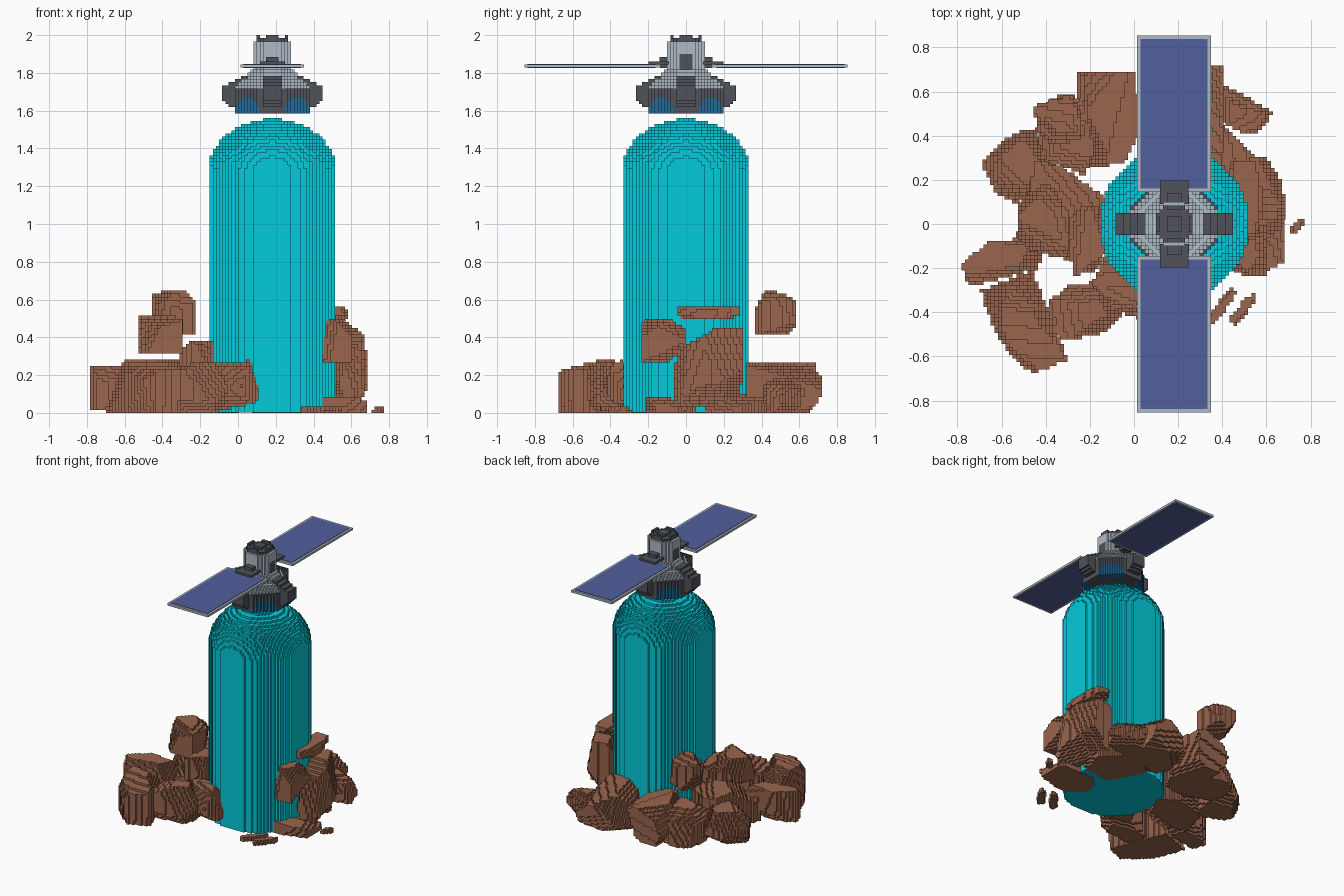
import bpy, bmesh, math, random
from mathutils import Vector, Matrix

cube = bpy.data.objects.get("Cube")
if cube:
    bpy.data.objects.remove(cube, do_unlink=True)

V = 0.0166          # edge of one block
CX = 0.182          # tower axis


def material(name, rgb):
    m = bpy.data.materials.new(name)
    m.use_nodes = True
    m.diffuse_color = (*rgb, 1)
    m.node_tree.nodes["Principled BSDF"].inputs["Base Color"].default_value = (*rgb, 1)
    return m


TEAL = material("teal", (0.001, 0.6, 0.71))
BROWN = material("rock brown", (0.32, 0.13, 0.075))
GREY = material("light grey", (0.43, 0.5, 0.57))
DARK = material("dark grey", (0.08, 0.085, 0.1))
PANEL = material("panel blue", (0.085, 0.115, 0.34))
GLASS = material("window blue", (0.015, 0.15, 0.33))

# each side of a block: outward step and its four corners
SIDES = []
for axis in range(3):
    for sign in (0, 1):
        step = [0, 0, 0]
        step[axis] = 2 * sign - 1
        ring = []
        for a, b in ((0, 0), (1, 0), (1, 1), (0, 1)):
            c = [0, 0, 0]
            c[axis], c[(axis + 1) % 3], c[(axis + 2) % 3] = sign, a, b
            ring.append(c)
        SIDES.append((step, ring if sign else ring[::-1]))


def link(name, bm, mats):
    mesh = bpy.data.meshes.new(name)
    bm.to_mesh(mesh)
    bm.free()
    for m in mats:
        mesh.materials.append(m)
    ob = bpy.data.objects.new(name, mesh)
    bpy.context.collection.objects.link(ob)
    return ob


def blocks(name, mats, center, half, base, rule):
    """Fill a region with blocks; rule(local point) gives a material index or None."""
    origin = Vector((center[0], center[1], base))
    n = [math.ceil(h / V) for h in half]
    cells = {}
    for i in range(-n[0], n[0]):
        for j in range(-n[1], n[1]):
            for k in range(n[2]):
                mat = rule(Vector((i + 0.5, j + 0.5, k + 0.5)) * V)
                if mat is not None:
                    cells[i, j, k] = mat
    bm = bmesh.new()
    verts = {}

    def corner(key):
        if key not in verts:
            verts[key] = bm.verts.new(origin + Vector(key) * V)
        return verts[key]

    for cell, mat in cells.items():
        for step, ring in SIDES:
            if tuple(a + b for a, b in zip(cell, step)) in cells:
                continue
            f = bm.faces.new([corner(tuple(a + b for a, b in zip(cell, c))) for c in ring])
            f.material_index = mat
    return link(name, bm, mats)


def box(name, mat, x, y, z):
    bm = bmesh.new()
    bmesh.ops.create_cube(bm, size=1)
    bmesh.ops.scale(bm, vec=(x[1] - x[0], y[1] - y[0], z[1] - z[0]), verts=bm.verts)
    bmesh.ops.translate(bm, vec=[sum(s) / 2 for s in (x, y, z)], verts=bm.verts)
    return link(name, bm, [mat])


# Tower: upright cylinder with a slightly flattened dome
R, SHOULDER, DOME = 0.34, 1.265, 0.29


def tower_rule(p):
    over = max(0, p.z - SHOULDER) / DOME
    return 0 if math.hypot(p.x, p.y) / R < math.sqrt(max(0, 1 - over * over)) else None


blocks("domed_tower", [TEAL], (CX, 0), (R, R, 1.56), 0.002, tower_rule)


# Floating pod: dark hull with four arms and windows, grey cone, body and cap
def pod_rule(p):
    x, y, z = abs(p.x), abs(p.y), p.z
    wide, narrow = max(x, y), min(x, y)
    octa = max(wide, (x + y) * 0.74)
    # arms
    reach = min(0.2 + max(0, z - 0.02) * 1.5, 0.262, 0.262 - (z - 0.145) * 2)
    if narrow < 0.045 and 0.1 < wide < reach and z < 0.2:
        return 0
    # hull with an arched window on each diagonal side
    if z < 0.133 and octa < 0.2:
        arch = (x - y) ** 2 / 2 + z * z < 0.0076
        return 2 if arch and x + y > 0.2 else 0
    # shoulder cone
    if 0.133 <= z < 0.24 and octa < 0.2 - (z - 0.133) * 0.95:
        return 1
    # body with dark side hubs
    if 0.2 <= z < 0.382 and octa < 0.102:
        return 0 if y < 0.035 and x > 0.08 and z < 0.315 else 1
    # cap with raised knobs
    if z >= 0.382 and octa < 0.087:
        knob = all(a < 0.025 or a > 0.065 for a in (x, y))
        return 0 if z < 0.398 or knob else None
    return None


blocks("pod", [DARK, GREY, GLASS], (CX, 0), (0.27, 0.27, 0.415), 1.585, pod_rule)

# Solar wings with their hinges, one each side
for s, side in ((1, "back"), (-1, "front")):
    def span(a, b):
        return sorted((s * a, s * b))
    wing = (CX - 0.168, CX + 0.168)
    box(side + "_wing_frame", GREY, wing, span(0.145, 0.855), (1.828, 1.844))
    for z, face in ((1.844, "top"), (1.825, "bottom")):
        box(side + "_wing_cells_" + face, PANEL, (wing[0] + 0.016, wing[1] - 0.016),
            span(0.161, 0.838), (z, z + 0.003))
    box(side + "_hinge_plate", DARK, (CX - 0.065, CX + 0.065), span(0.09, 0.198), (1.845, 1.861))
    box(side + "_hinge_block", DARK, (CX - 0.033, CX + 0.033), span(0.09, 0.14), (1.825, 1.885))

# Rocks: centre, half size, yaw in degrees; faceted and cut flat at the ground
ROCKS = [
    (-.52, .26, .1, .15, .14, .13, 25), (-.34, .465, .53, .1, .1, .12, 15),
    (-.3, .42, .1, .14, .16, .14, -20), (-.11, .49, .13, .14, .22, .15, 10),
    (.24, .52, .12, .16, .2, .14, 0), (.48, .51, .08, .13, .08, .1, -30),
    (.57, .12, .24, .11, .18, .2, 10), (.52, -.12, .38, .09, .12, .12, 0),
    (.5, .12, .53, .09, .17, .04, 0), (.5, -.08, .02, .18, .13, .06, 0),
    (.38, .25, .02, .16, .2, .08, 45),
    (-.6, -.16, .13, .18, .09, .12, 15), (-.5, -.46, .13, .13, .22, .15, 22),
    (-.22, -.39, .11, .16, .12, .15, 10), (-.04, -.3, .15, .15, .1, .13, -25),
    (-.41, .03, .42, .11, .15, .1, 0), (-.32, .05, .12, .18, .2, .16, -15),
    (-.21, -.07, .27, .09, .15, .12, 10), (.4, -.37, .01, .1, .022, .025, 52),
    (.5, -.38, .01, .09, .022, .025, 52), (.74, -.01, .01, .05, .022, .02, 45),
]
random.seed(7)
for number, (x, y, z, *half, yaw) in enumerate(ROCKS, 1):
    turn = Matrix.Rotation(math.radians(-yaw), 3, "Z")
    base = max(0, math.floor((z - half[2]) / V) * V)
    offset = Vector((0, 0, base - z))
    facets = []
    for _ in range(12):
        n = Vector([random.gauss(0, 1) for _ in range(3)]).normalized()
        facets.append((n, random.uniform(0.84, 1.04)))

    def rock_rule(p):
        q = turn @ (p + offset)
        q = Vector([a / h for a, h in zip(q, half)])
        if max(map(abs, q)) > 1 or any(n.dot(q) > d for n, d in facets):
            return None
        return 0

    reach = math.hypot(*half[:2])
    blocks(f"rock_{number}", [BROWN], (x, y), (reach, reach, z + half[2] - base), base, rock_rule)
